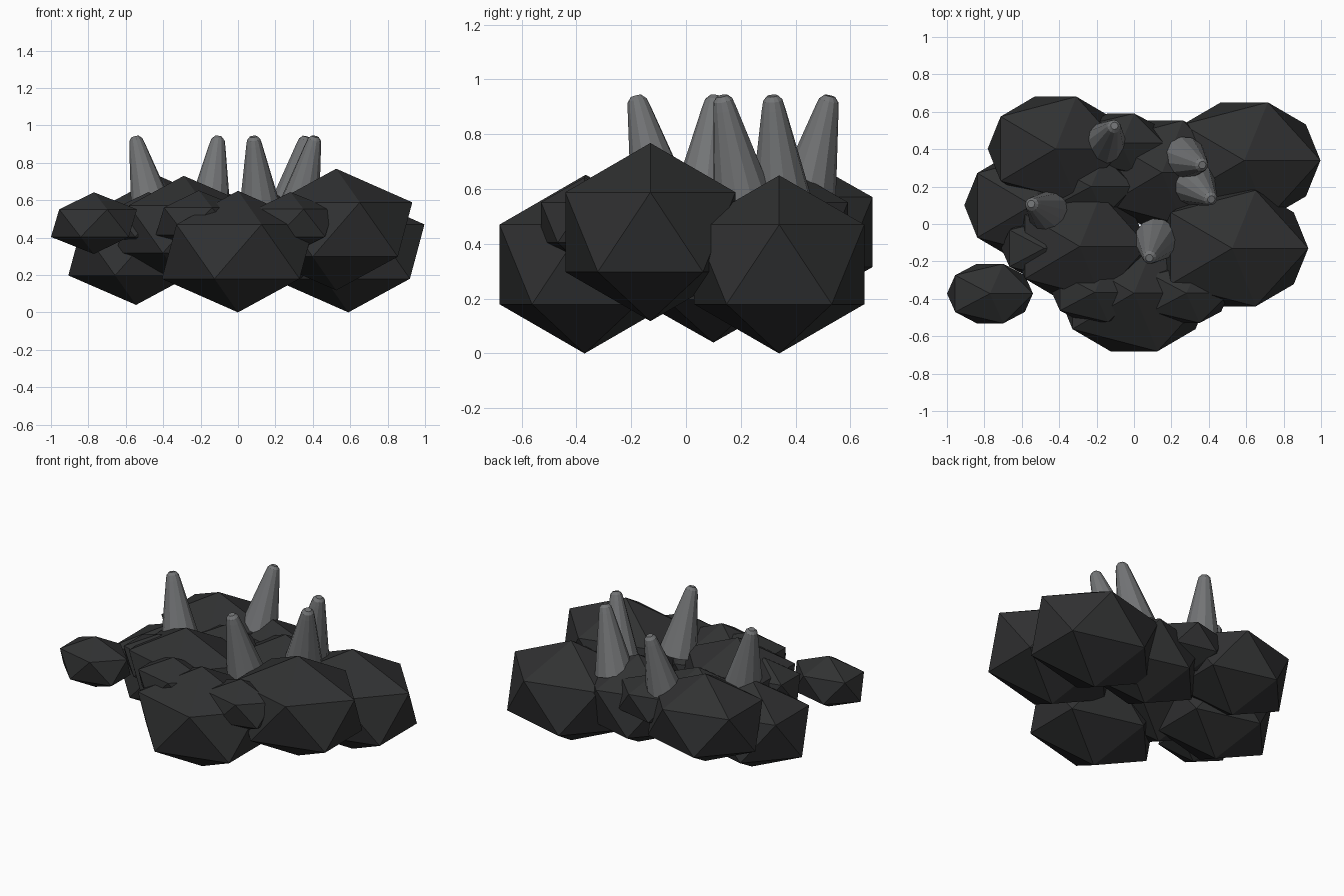
import bpy, math
from mathutils import Vector

if "Cube" in bpy.data.objects:
    bpy.data.objects.remove(bpy.data.objects["Cube"])


def material(name, v):
    m = bpy.data.materials.new(name)
    m.diffuse_color = (v, v * 1.03, v * 1.06, 1)
    m.use_nodes = True
    m.node_tree.nodes["Principled BSDF"].inputs["Base Color"].default_value = m.diffuse_color
    return m


coal = material("coal_black", 0.03)
stone = material("spike_grey", 0.17)


# Flattened icosahedron lump
def lump(name, loc, radii):
    bpy.ops.mesh.primitive_ico_sphere_add(subdivisions=1, radius=1, location=loc)
    ob = bpy.context.object
    ob.name = name
    ob.scale = radii
    ob.data.materials.append(coal)


# Leaning tapered spike with a blunted tip, rings square to its axis
def spike(name, base, tip, sides=12):
    base, tip = Vector(base), Vector(tip)
    axis = tip - base
    length = axis.length
    rings = [(0, 0.118), (0.88, 0.044), (0.96, 0.036), (1, 0.02)]
    verts, faces = [], []
    q = axis.to_track_quat('Z', 'Y')
    for t, r in rings:
        for i in range(sides):
            a = 2 * math.pi * i / sides
            verts.append(base + q @ Vector((r * math.cos(a), r * math.sin(a), t * length)))
    for k in range(len(rings) - 1):
        for i in range(sides):
            j = (i + 1) % sides
            faces.append((k * sides + i, k * sides + j, (k + 1) * sides + j, (k + 1) * sides + i))
    faces.append(tuple(reversed(range(sides))))
    faces.append(tuple(range((len(rings) - 1) * sides, len(rings) * sides)))
    me = bpy.data.meshes.new(name)
    me.from_pydata(verts, [], faces)
    me.materials.append(stone)
    bpy.context.collection.objects.link(bpy.data.objects.new(name, me))


# Large lumps
LARGE, MEDIUM, SMALL = (0.455, 0.365, 0.325), (0.405, 0.328, 0.285), (0.257, 0.187, 0.165)
for i, p in enumerate([(0, -0.37, 0.325), (0.525, -0.13, 0.443), (0.59, 0.34, 0.325)]):
    lump(f"large_lump_{i + 1}", p, LARGE)

# Medium lumps
for i, p in enumerate([(-0.42, 0.402, 0.443), (-0.29, -0.12, 0.445),
                       (-0.545, 0.1, 0.325), (0.15, 0.275, 0.368)]):
    lump(f"medium_lump_{i + 1}", p, MEDIUM)

# Small lumps
for i, p in enumerate([(-0.77, -0.372, 0.477), (-0.48, -0.13, 0.478), (-0.21, -0.365, 0.487),
                       (0.28, -0.37, 0.478), (-0.07, 0.432, 0.478), (-0.23, 0.2, 0.478)]):
    lump(f"small_lump_{i + 1}", p, SMALL)

# Spikes: base and tip positions in plan
for i, (bx, by, tx, ty) in enumerate([(-0.155, 0.43, -0.105, 0.525), (0.27, 0.35, 0.365, 0.315),
                                      (0.32, 0.215, 0.413, 0.132), (0.12, -0.085, 0.082, -0.182),
                                      (-0.455, 0.06, -0.55, 0.107)]):
    spike(f"spike_{i + 1}", (bx, by, 0.53), (tx, ty, 0.94))
